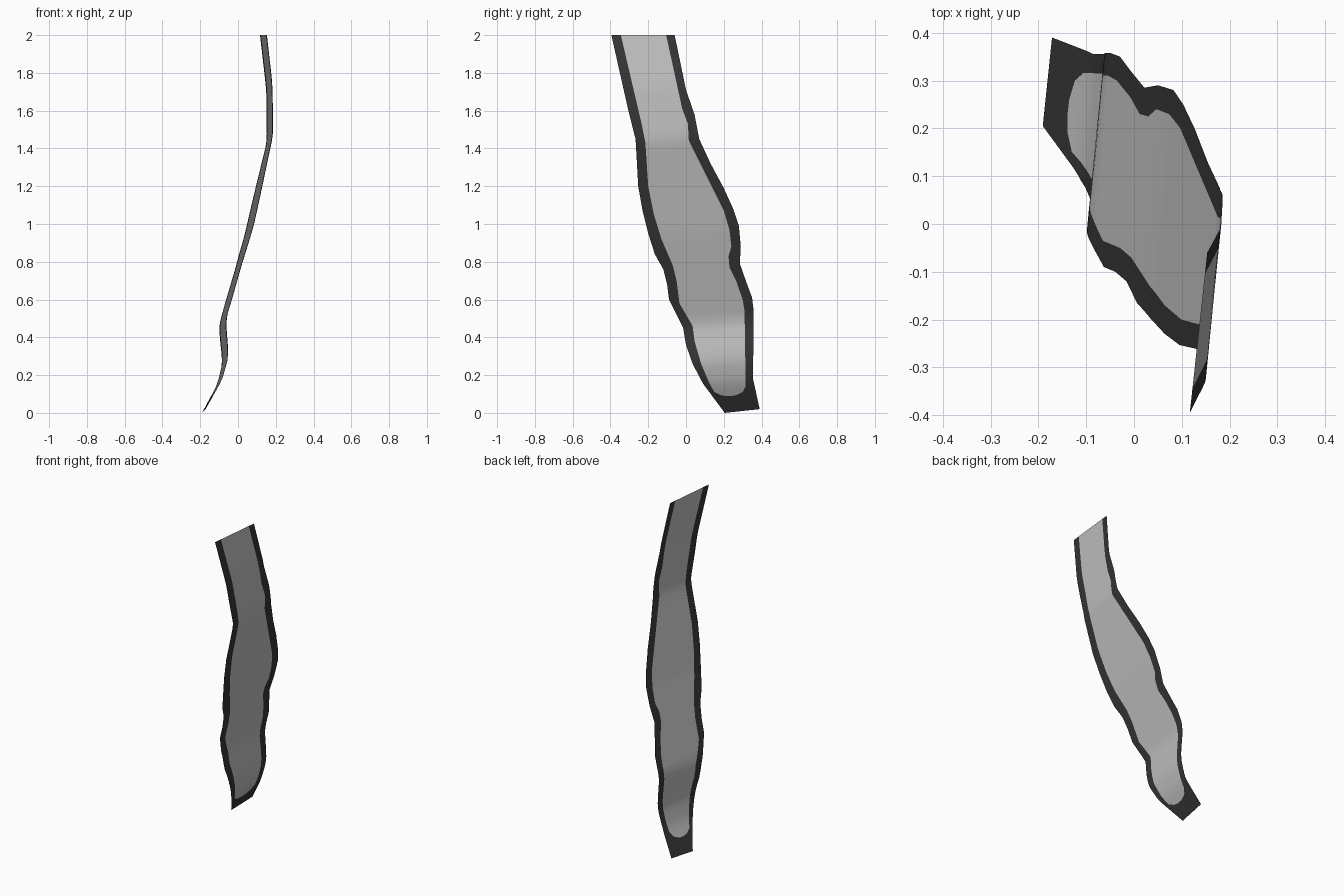
import bpy, bmesh

if "Cube" in bpy.data.objects:
    bpy.data.objects.remove(bpy.data.objects["Cube"])

def flat(name, v):
    m = bpy.data.materials.new(name)
    m.diffuse_color = (v, v, v, 1)
    m.use_nodes = True
    m.node_tree.nodes["Principled BSDF"].inputs["Base Color"].default_value = m.diffuse_color
    return m

def lerp(pts, z):
    """Piecewise linear lookup of (z, value) pairs, extrapolated at the ends."""
    i = 0
    while i < len(pts) - 2 and z > pts[i + 1][0]:
        i += 1
    (a, u), (b, v) = pts[i], pts[i + 1]
    return u + (v - u) * (z - a) / (b - a)

# Side outline as (z, y): outer edges of the dark border
outer_l = [(0, .205), (.155, .09), (.26, .035), (.36, 0), (.45, -.015), (.53, -.055),
           (.6, -.09), (.68, -.10), (.76, -.12), (.84, -.165), (.95, -.2), (1.07, -.23),
           (1.2, -.253), (1.45, -.267), (1.6, -.305), (2, -.395)]
outer_r = [(0, .205), (.02, .39), (.18, .355), (.54, .358), (.61, .35), (.69, .32),
           (.79, .285), (.88, .29), (.99, .28), (1.08, .25), (1.19, .2), (1.32, .13),
           (1.45, .07), (1.58, .045), (1.71, 0), (2, -.06)]
# Inner edges, where the grey panel begins
inner_l = [(.088, .225), (.092, .19), (.11, .15), (.165, .12), (.26, .08), (.38, .045),
           (.46, .035), (.58, -.035), (.7, -.05), (.78, -.07), (.92, -.13), (1.05, -.17),
           (1.2, -.2), (1.43, -.215), (1.53, -.235), (2, -.345)]
inner_r = [(.088, .225), (.092, .26), (.11, .3), (.14, .316), (.54, .31), (.6, .3),
           (.7, .265), (.77, .23), (.83, .225), (.88, .24), (.97, .23), (1.07, .2),
           (1.19, .14), (1.44, .015), (1.53, .01), (1.61, -.02), (2, -.105)]
# Front-view bend of the sheet as (z, x)
bend = [(-.02, -.211), (.142, -.118), (.265, -.085), (.46, -.1), (.955, .053),
        (1.46, .179), (1.74, .183), (2.03, .157)]

def surface(y, z):
    """The sheet is bent along slightly tilted rulings."""
    w = z - .1 * y
    g = sum(lerp(bend, w + d) for d in (-.03, 0, .03)) / 3
    return (g + .1 * y, y, z)

levels = {p[0] for t in (outer_l, outer_r, inner_l, inner_r) for p in t}
levels |= {.04 * i for i in range(51)}
levels = sorted({round(z, 3) for z in levels})

bm = bmesh.new()
rows = []
for z in levels:
    a, d = lerp(outer_l, z), lerp(outer_r, z)
    if z <= .088:                       # solid border below the rounded panel end
        b = c = a + (d - a) * .5 if z < .02 else .225
    else:
        b, c = lerp(inner_l, z), lerp(inner_r, z)
    m = (b + c) / 2
    rows.append([bm.verts.new(surface(y, z)) for y in (a, b, m, c, d)])

# Columns: border, panel, panel, border
for r, s in zip(rows, rows[1:]):
    for k in range(4):
        f = bm.faces.new((r[k], r[k + 1], s[k + 1], s[k]))
        f.material_index = 1 if k in (1, 2) else 0
        f.smooth = True
bmesh.ops.remove_doubles(bm, verts=bm.verts, dist=.0005)
bmesh.ops.dissolve_degenerate(bm, edges=bm.edges, dist=.0001)

mesh = bpy.data.meshes.new("bordered_strip")
bm.to_mesh(mesh)
bm.free()
mesh.materials.append(flat("dark border", .036))
mesh.materials.append(flat("grey panel", .54))
obj = bpy.data.objects.new("bordered_strip", mesh)
bpy.context.collection.objects.link(obj)
